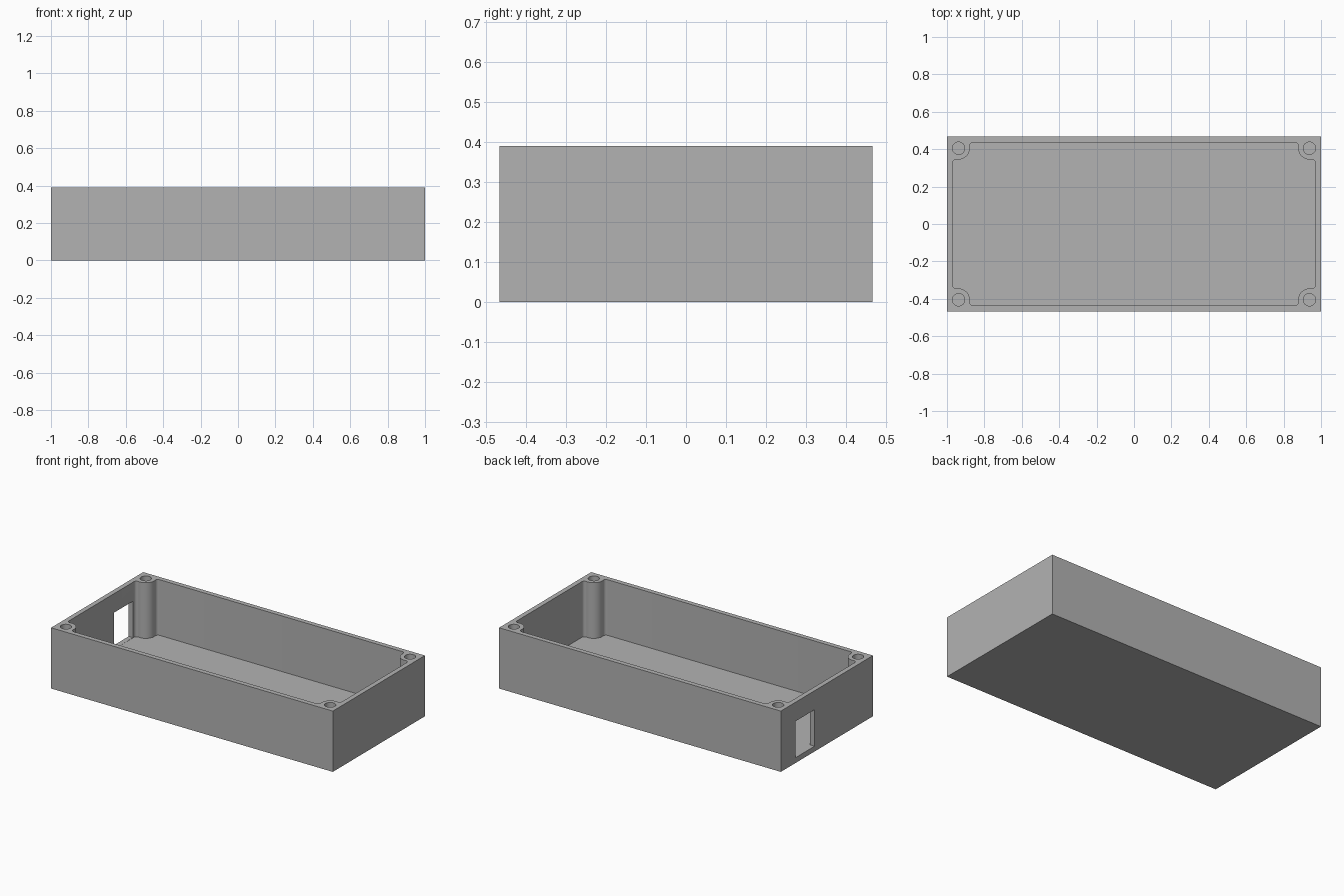
import bpy, bmesh, math

if "Cube" in bpy.data.objects:
    bpy.data.objects.remove(bpy.data.objects["Cube"])

W, D, H = 1.0, 0.467, 0.39            # half width, half depth, height
IX, IY, FLOOR = 0.969, 0.436, 0.033   # inner half sizes, floor level
PX, PY = 0.938, 0.405                 # screw post centre
R, FIL, HOLE = 0.06, 0.018, 0.033     # post radius, fillet, hole radius

grey = bpy.data.materials.new("grey_plastic")
grey.diffuse_color = (0.45, 0.45, 0.45, 1)
grey.use_nodes = True
grey.node_tree.nodes["Principled BSDF"].inputs["Base Color"].default_value = grey.diffuse_color


def prism(name, pts, z0, z1):
    """Solid extruded upwards from a counter-clockwise outline."""
    bm = bmesh.new()
    face = bm.faces.new([bm.verts.new((x, y, z0)) for x, y in pts])
    ext = bmesh.ops.extrude_face_region(bm, geom=[face])
    top = [v for v in ext["geom"] if isinstance(v, bmesh.types.BMVert)]
    bmesh.ops.translate(bm, verts=top, vec=(0, 0, z1 - z0))
    bmesh.ops.recalc_face_normals(bm, faces=bm.faces)
    me = bpy.data.meshes.new(name)
    bm.to_mesh(me)
    bm.free()
    me.materials.append(grey)
    ob = bpy.data.objects.new(name, me)
    bpy.context.collection.objects.link(ob)
    return ob


def arc(cx, cy, r, a0, a1, n):
    return [(cx + r * math.cos(a0 + (a1 - a0) * i / n),
             cy + r * math.sin(a0 + (a1 - a0) * i / n)) for i in range(n + 1)]


def rect(x0, x1, y0, y1):
    return [(x0, y0), (x1, y0), (x1, y1), (x0, y1)]


# Cavity corner at +x +y: wall fillet, round post, wall fillet
ax, ay = IX - FIL, IY - FIL
fy = PY - math.sqrt((R + FIL) ** 2 - (ax - PX) ** 2)
fx = PX - math.sqrt((R + FIL) ** 2 - (ay - PY) ** 2)
a1 = math.atan2(PY - fy, PX - ax)                 # side fillet to post
a2 = math.atan2(PY - ay, PX - fx)                 # post to back fillet
corner = arc(ax, fy, FIL, 0, a1, 6)
corner += arc(PX, PY, R, a1 + math.pi, a2 + math.pi, 16)[1:-1] if a1 + math.pi > a2 + math.pi else []
corner += arc(fx, ay, FIL, a2, math.pi / 2, 6)

outline = list(corner)
outline += [(-x, y) for x, y in reversed(corner)]
outline += [(-x, -y) for x, y in corner]
outline += [(x, -y) for x, y in reversed(corner)]

# Box body and the shapes cut from it
box = prism("enclosure_box", rect(-W, W, -D, D), 0, H)
cutters = [prism("cavity_cutter", outline, FLOOR, H + 0.1),
           prism("side_window_cutter", rect(-1.1, -0.95, 0.125, 0.32), FLOOR + 0.001, 0.268)]
for sx in (-1, 1):
    for sy in (-1, 1):
        circle = arc(sx * PX, sy * PY, HOLE, 0, 2 * math.pi, 32)[:-1]
        cutters.append(prism("screw_hole_cutter", circle, FLOOR + 0.002, H + 0.1))

for c in cutters:
    m = box.modifiers.new(c.name, "BOOLEAN")
    m.operation, m.solver, m.object = "DIFFERENCE", "EXACT", c

# Apply the cuts and remove the helpers
dg = bpy.context.evaluated_depsgraph_get()
mesh = bpy.data.meshes.new_from_object(box.evaluated_get(dg))
box.modifiers.clear()
box.data = mesh
for c in cutters:
    bpy.data.objects.remove(c)
mesh.materials.clear()
mesh.materials.append(grey)
for p in mesh.polygons:
    p.material_index = 0

bpy.context.view_layer.objects.active = box
box.select_set(True)
bpy.ops.object.shade_smooth_by_angle(angle=math.radians(30))
